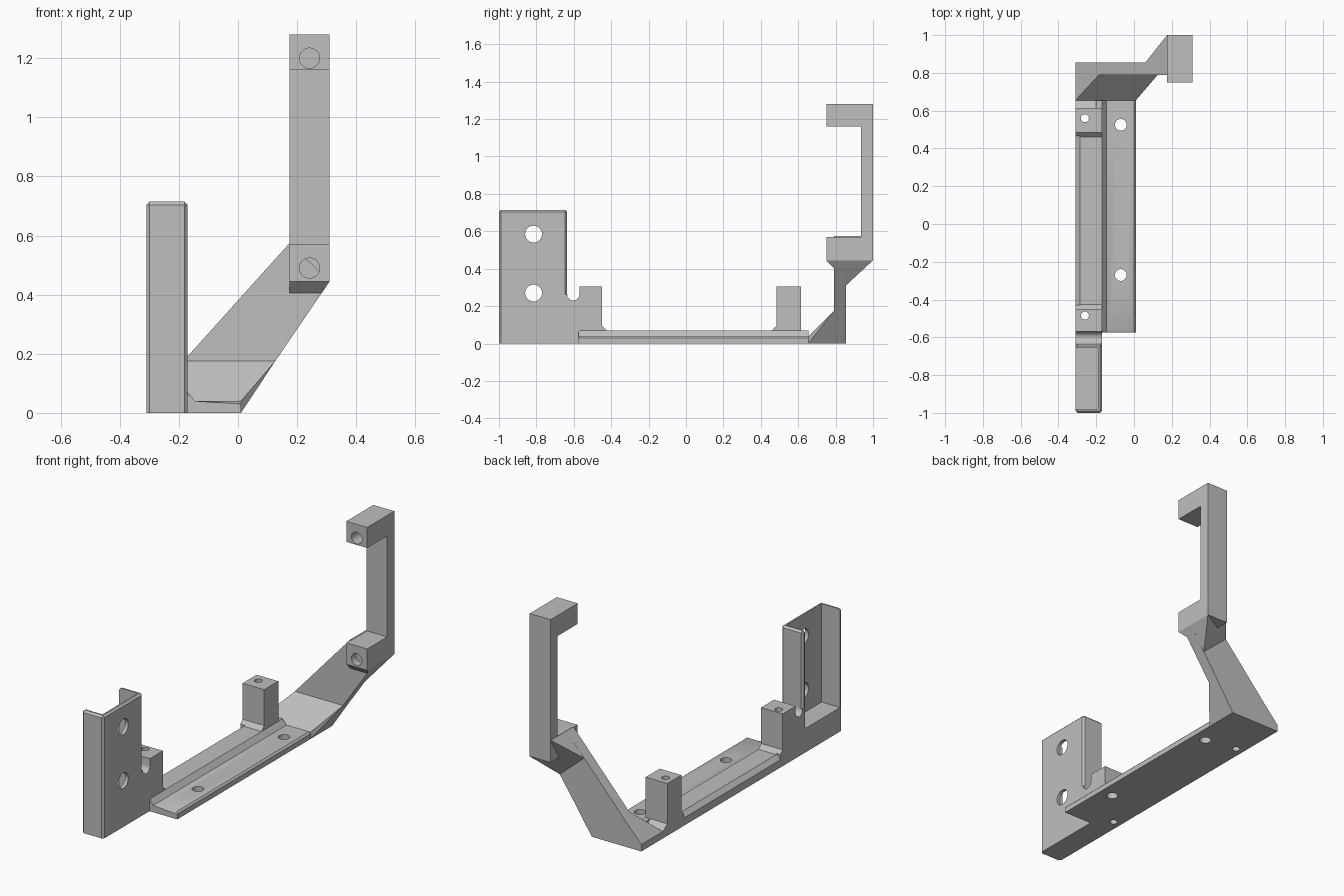
import bpy, bmesh, math
from mathutils import Vector, Matrix

cube = bpy.data.objects.get("Cube")
if cube:
    bpy.data.objects.remove(cube, do_unlink=True)

grey = bpy.data.materials.new("light_grey")
grey.use_nodes = True
GREY = (0.52, 0.52, 0.52, 1)
grey.diffuse_color = GREY
grey.node_tree.nodes["Principled BSDF"].inputs["Base Color"].default_value = GREY


def finish(name, bm):
    bmesh.ops.recalc_face_normals(bm, faces=bm.faces)
    me = bpy.data.meshes.new(name)
    bm.to_mesh(me)
    bm.free()
    me.materials.append(grey)
    ob = bpy.data.objects.new(name, me)
    bpy.context.collection.objects.link(ob)
    return ob


def prism(points, axis, a, b):
    """Extrude a profile along x (profile is y,z) or y (profile is x,z)."""
    bm = bmesh.new()
    place = (lambda p: (a, *p)) if axis == "x" else (lambda p: (p[0], a, p[1]))
    face = bm.faces.new([bm.verts.new(place(p)) for p in points])
    ext = bmesh.ops.extrude_face_region(bm, geom=[face])
    move = Vector((b - a, 0, 0)) if axis == "x" else Vector((0, b - a, 0))
    bmesh.ops.translate(bm, vec=move,
                        verts=[v for v in ext["geom"] if isinstance(v, bmesh.types.BMVert)])
    return bm


def hull(name, points):
    bm = bmesh.new()
    for p in points:
        bm.verts.new(p)
    out = bmesh.ops.convex_hull(bm, input=bm.verts)
    bmesh.ops.delete(bm, geom=[v for v in bm.verts if not v.link_faces], context="VERTS")
    bmesh.ops.dissolve_limit(bm, angle_limit=0.01, verts=bm.verts, edges=bm.edges)
    return finish(name, bm)


def rect(a0, a1, b0, b1):
    return [(a0, b0), (a1, b0), (a1, b1), (a0, b1)]


def cylinder(center, radius, depth, axis):
    bm = bmesh.new()
    rot = {"x": Matrix.Rotation(math.pi / 2, 4, "Y"),
           "y": Matrix.Rotation(math.pi / 2, 4, "X"), "z": Matrix()}[axis]
    bmesh.ops.create_cone(bm, cap_ends=True, segments=32, radius1=radius, radius2=radius,
                          depth=depth, matrix=Matrix.Translation(center) @ rot)
    return finish("cutter", bm)


def cut(ob, cutter):
    cutter.hide_render = True
    mod = ob.modifiers.new("cut", "BOOLEAN")
    mod.operation = "DIFFERENCE"
    mod.solver = "EXACT"
    mod.object = cutter
    with bpy.context.temp_override(object=ob, active_object=ob):
        bpy.ops.object.modifier_apply(modifier=mod.name)
    bpy.data.objects.remove(cutter, do_unlink=True)


XL, XR = -0.31, -0.17

# Upright channel with chamfered edges, open to one side and the top
bm = prism(rect(-1, -0.635, 0, 0.715), "x", XL, XR)
edges = [e for e in bm.edges if max(v.co.z for v in e.verts) > 0.1]
bmesh.ops.bevel(bm, geom=edges, offset=0.011, segments=1, affect="EDGES")
channel = finish("mounting_channel", bm)
cut(channel, finish("cutter", prism(rect(-0.98, -0.655, 0.14, 1), "x", -0.5, -0.19)))
for z in (0.27, 0.585):
    cut(channel, cylinder((-0.18, -0.815, z), 0.045, 0.2, "x"))

# Side rail with two posts and the rounded notch
notch = [(-0.6025 + 0.0325 * math.cos(math.pi + math.pi * i / 8),
          0.262 + 0.0325 * math.sin(math.pi + math.pi * i / 8)) for i in range(9)]
side = [(-0.655, 0), (-0.655, 0.262)] + notch + [
    (-0.57, 0.305), (-0.45, 0.305), (-0.45, 0.095), (-0.425, 0.07),
    (0.46, 0.07), (0.485, 0.095), (0.485, 0.305), (0.615, 0.305),
    (0.615, 0.07), (0.655, 0.04), (0.655, 0)]
rail = finish("rail_with_posts", prism(side, "x", XL, XR))
cut(rail, finish("cutter", prism([(-0.335, 0.02), (-0.265, 0.09), (-0.335, 0.09)],
                                 "y", -0.43, 0.465)))
for y in (-0.485, 0.56):
    cut(rail, cylinder((-0.26, y, 0.15), 0.021, 0.6, "z"))

# Flat base plate with chamfered rim
bm = prism([(-0.2, 0), (0.01, 0), (0.01, 0.03), (0, 0.04), (-0.145, 0.04),
            (-0.17, 0.07), (-0.2, 0.07)], "y", -0.575, 0.655)
front = [e for e in bm.edges if all(v.co.y < -0.57 and v.co.z > 0.035 for v in e.verts)
         and abs(e.verts[0].co.z - e.verts[1].co.z) < 0.001]
bmesh.ops.bevel(bm, geom=front, offset=0.01, segments=1, affect="EDGES")
plate = finish("base_plate", bm)
for y in (-0.27, 0.525):
    cut(plate, cylinder((-0.07, y, 0.02), 0.031, 0.3, "z"))

# Slanting arm: sloped foot, leaning web and flare towards the bracket
F, B = 0.79, 0.855
hull("arm_foot", [(XL, 0.655, 0), (XL, 0.655, 0.04), (0.01, 0.655, 0), (0.01, 0.655, 0.04),
                  (XL, B, 0), (XL, B, 0.04), (0.01, B, 0)]
     + [(x, y, 0.175) for x in (-0.185, 0.126) for y in (F, B)])
hull("arm_web", [(x, y, z) for y in (F, B) for x, z in
                 ((-0.185, 0.175), (0.126, 0.175), (0.31, 0.445), (0.175, 0.575))])
hull("arm_flare", [(x, y, z) for x, z, back in
                   ((0.217, 0.31, B), (0.06, 0.446, B), (0.31, 0.445, 1), (0.175, 0.575, 1))
                   for y in (F, back)])

# Upright bracket with two blocks and blind screw holes
bracket = finish("upright_bracket", prism(
    [(0.75, 0.445), (1, 0.445), (1, 1.28), (0.75, 1.28), (0.75, 1.16),
     (0.935, 1.16), (0.935, 0.57), (0.75, 0.57)], "x", 0.175, 0.31))
for z in (0.49, 1.2):
    cut(bracket, cylinder((0.242, 0.79, z), 0.034, 0.2, "y"))
hull("bracket_chamfer", [(0.175, 0.75, 0.445), (0.31, 0.75, 0.445), (0.175, F, 0.445),
                         (0.31, F, 0.445), (0.175, F, 0.405), (0.283, F, 0.405)])

# Smooth hole walls, crisp edges elsewhere
for ob in (channel, rail, plate, bracket):
    bpy.ops.object.select_all(action="DESELECT")
    ob.select_set(True)
    bpy.context.view_layer.objects.active = ob
    bpy.ops.object.shade_smooth_by_angle(angle=math.radians(30))
